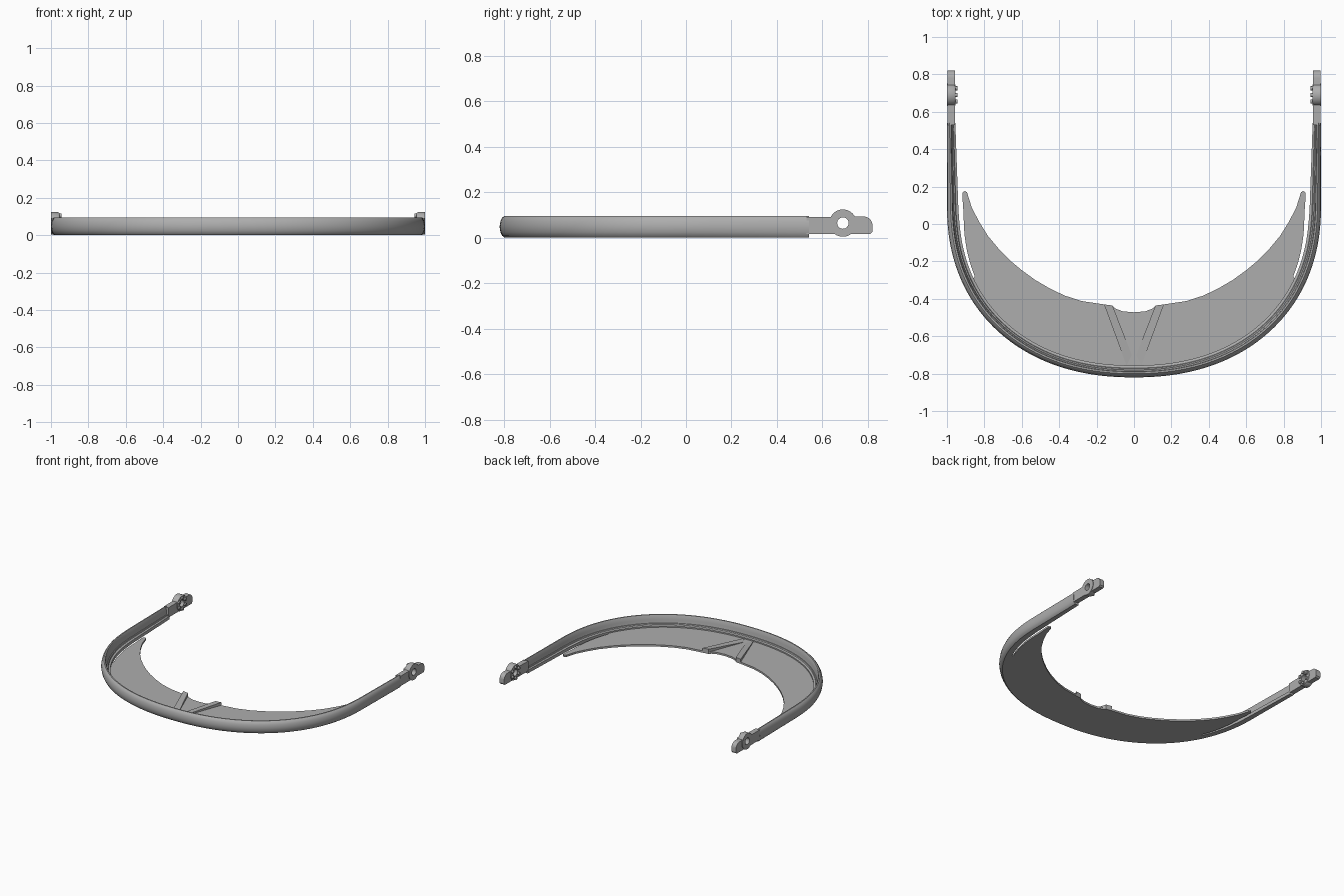
import bpy, bmesh, math
from mathutils import Vector, Matrix

if "Cube" in bpy.data.objects:
    bpy.data.objects.remove(bpy.data.objects["Cube"])

grey = bpy.data.materials.new("plain_grey")
grey.use_nodes = True
GREY = (0.42, 0.42, 0.42, 1)
grey.diffuse_color = GREY
grey.node_tree.nodes["Principled BSDF"].inputs["Base Color"].default_value = GREY


def finish(bm, name, smooth=True):
    bmesh.ops.recalc_face_normals(bm, faces=bm.faces)
    mesh = bpy.data.meshes.new(name)
    bm.to_mesh(mesh)
    bm.free()
    mesh.materials.append(grey)
    obj = bpy.data.objects.new(name, mesh)
    bpy.context.collection.objects.link(obj)
    if smooth:
        bpy.ops.object.select_all(action='DESELECT')
        obj.select_set(True)
        bpy.context.view_layer.objects.active = obj
        bpy.ops.object.shade_smooth_by_angle(angle=math.radians(35))
    return obj


def prism(name, outline, offset, smooth=True):
    """Extrude a closed outline of 3D points by an offset."""
    bm = bmesh.new()
    face = bm.faces.new([bm.verts.new(p) for p in outline])
    new = bmesh.ops.extrude_face_region(bm, geom=[face])["geom"]
    bmesh.ops.translate(bm, verts=[v for v in new if isinstance(v, bmesh.types.BMVert)], vec=offset)
    return finish(bm, name, smooth)


# Outer outline of the band: a superellipse arc running into straight arms
N, DEPTH, Y0, ARM_END = 2.2, 0.92, 0.10, 0.54


def arc(t):
    c, s = math.cos(t), math.sin(t)
    x = math.copysign(abs(c) ** (2 / N), c)
    y = s ** (2 / N)
    normal = Vector((math.copysign(abs(x) ** (N - 1), x), -y ** (N - 1) / DEPTH, 0)).normalized()
    return Vector((x, Y0 - DEPTH * y, 0)), normal


STEPS = 96
arc_path = [arc(math.pi * i / STEPS) for i in range(1, STEPS)]
arm_ys = [ARM_END - (ARM_END - Y0) * i / 8 for i in range(9)]
path = ([(Vector((1, y, 0)), Vector((1, 0, 0))) for y in arm_ys] + arc_path
        + [(Vector((-1, y, 0)), Vector((-1, 0, 0))) for y in reversed(arm_ys)])

# Band cross-section as (inset, height): rounded outside, channelled inside
section = [(0.022, 0), (0.012, 0.008), (0.004, 0.024), (0, 0.048), (0.004, 0.072),
           (0.011, 0.087), (0.02, 0.095), (0.029, 0.095), (0.033, 0.088), (0.036, 0.06),
           (0.04, 0.036), (0.047, 0.036), (0.05, 0.028), (0.064, 0.024), (0.064, 0)]
bm = bmesh.new()
rings = []
for p, n in path:
    thin = 1 - 0.3 * min(1, max(0, p.y / ARM_END))
    rings.append([bm.verts.new(p - n * d * thin + Vector((0, 0, z))) for d, z in section])
for a, b in zip(rings, rings[1:]):
    for i in range(len(section)):
        j = (i + 1) % len(section)
        bm.faces.new((a[i], a[j], b[j], b[i]))
bm.faces.new(rings[0])
bm.faces.new(rings[-1])
finish(bm, "head_band")

# Crescent brim plate: joined to the band in front, free along both tips
TIP_Y, JOIN_Y = 0.15, -0.32
outer = []
for p, n in arc_path:
    if p.y <= JOIN_Y:
        inset = 0.03
    else:
        inset = 0.074 + 0.014 * min(1, (p.y - JOIN_Y) / 0.35)
    q = p - n * inset
    outer.append(q)
outer = [Vector((0.918, TIP_Y, 0))] + outer + [Vector((-0.918, TIP_Y, 0))]
inner_half = [(0.917, 0.168), (0.905, 0.177), (0.893, 0.17), (0.868, 0.09), (0.83, 0.015),
              (0.78, -0.065), (0.72, -0.137), (0.66, -0.197), (0.6, -0.247), (0.53, -0.298),
              (0.45, -0.345), (0.37, -0.383), (0.28, -0.412), (0.16, -0.43), (0.115, -0.436),
              (0.1, -0.452), (0.06, -0.467), (0, -0.472)]
inner = [Vector((-x, y, 0)) for x, y in inner_half]
inner += [Vector((x, y, 0)) for x, y in reversed(inner_half[:-1])]
prism("brim_plate", outer + inner, Vector((0, 0, 0.014)), smooth=False)

# End cap outline (y, z) with a rounded rear top corner
cap = [(0.53, 0.015), (0.81, 0.015), (0.82, 0.025)]
cap += [(0.78 + 0.04 * math.cos(a), 0.055 + 0.038 * math.sin(a))
        for a in [math.pi / 2 * i / 8 for i in range(9)]]
cap += [(0.53, 0.09)]
PIVOT_Y, PIVOT_Z = 0.69, 0.064

for s, side in ((1, "left"), (-1, "right")):
    # V-shaped rib, tall at the free edge and sinking into the plate
    rib = [(0.16, -0.43, 0.036), (0.115, -0.436, 0.036), (0.012, -0.7, 0.016), (0.04, -0.757, 0.018)]
    bm = bmesh.new()
    top = [bm.verts.new((s * x, y, z)) for x, y, z in rib]
    low = [bm.verts.new((s * x, y, 0.004)) for x, y, z in rib]
    bm.faces.new(top)
    bm.faces.new(low)
    for i in range(4):
        j = (i + 1) % 4
        bm.faces.new((top[i], top[j], low[j], low[i]))
    finish(bm, side + "_rib", smooth=False)

    # Flat arm end with the pivot opening cut through
    tab = prism(side + "_arm_end", [Vector((s * 0.996, y, z)) for y, z in cap], Vector((-s * 0.038, 0, 0)))
    bm = bmesh.new()
    turn = Matrix.Translation((s, PIVOT_Y, PIVOT_Z)) @ Matrix.Rotation(math.pi / 2, 4, 'Y')
    bmesh.ops.create_cone(bm, cap_ends=True, segments=32, radius1=0.04, radius2=0.04, depth=0.3, matrix=turn)
    cutter = finish(bm, side + "_pivot_cutter", smooth=False)
    cutter.hide_render = True
    cutter.hide_set(True)
    cut = tab.modifiers.new("pivot_opening", 'BOOLEAN')
    cut.operation, cut.object, cut.solver = 'DIFFERENCE', cutter, 'EXACT'
    bpy.context.view_layer.objects.active = tab
    bpy.ops.object.modifier_apply(modifier=cut.name)
    bpy.data.objects.remove(cutter)

    # Pivot ring
    bm = bmesh.new()
    loops = []
    ring_profile = [(0.025, 1.0), (0.06, 1.0), (0.06, 0.965), (0.055, 0.955), (0.025, 0.955)]
    for k in range(40):
        a = math.tau * k / 40
        loops.append([bm.verts.new((s * x, PIVOT_Y + r * math.cos(a), PIVOT_Z + r * math.sin(a)))
                      for r, x in ring_profile])
    for k in range(40):
        a, b = loops[k], loops[(k + 1) % 40]
        for i in range(5):
            j = (i + 1) % 5
            bm.faces.new((a[i], a[j], b[j], b[i]))
    finish(bm, side + "_pivot_ring")

    # Ring of locking teeth on the inner face
    bm = bmesh.new()
    for k in range(6):
        a = math.tau * k / 6 + math.pi / 2
        spot = Matrix.Translation((s * 0.952, PIVOT_Y + 0.041 * math.cos(a), PIVOT_Z + 0.041 * math.sin(a)))
        bmesh.ops.create_cone(bm, cap_ends=True, segments=12, radius1=0.011, radius2=0.011, depth=0.016,
                              matrix=spot @ Matrix.Rotation(math.pi / 2, 4, 'Y'))
    finish(bm, side + "_pivot_teeth")
